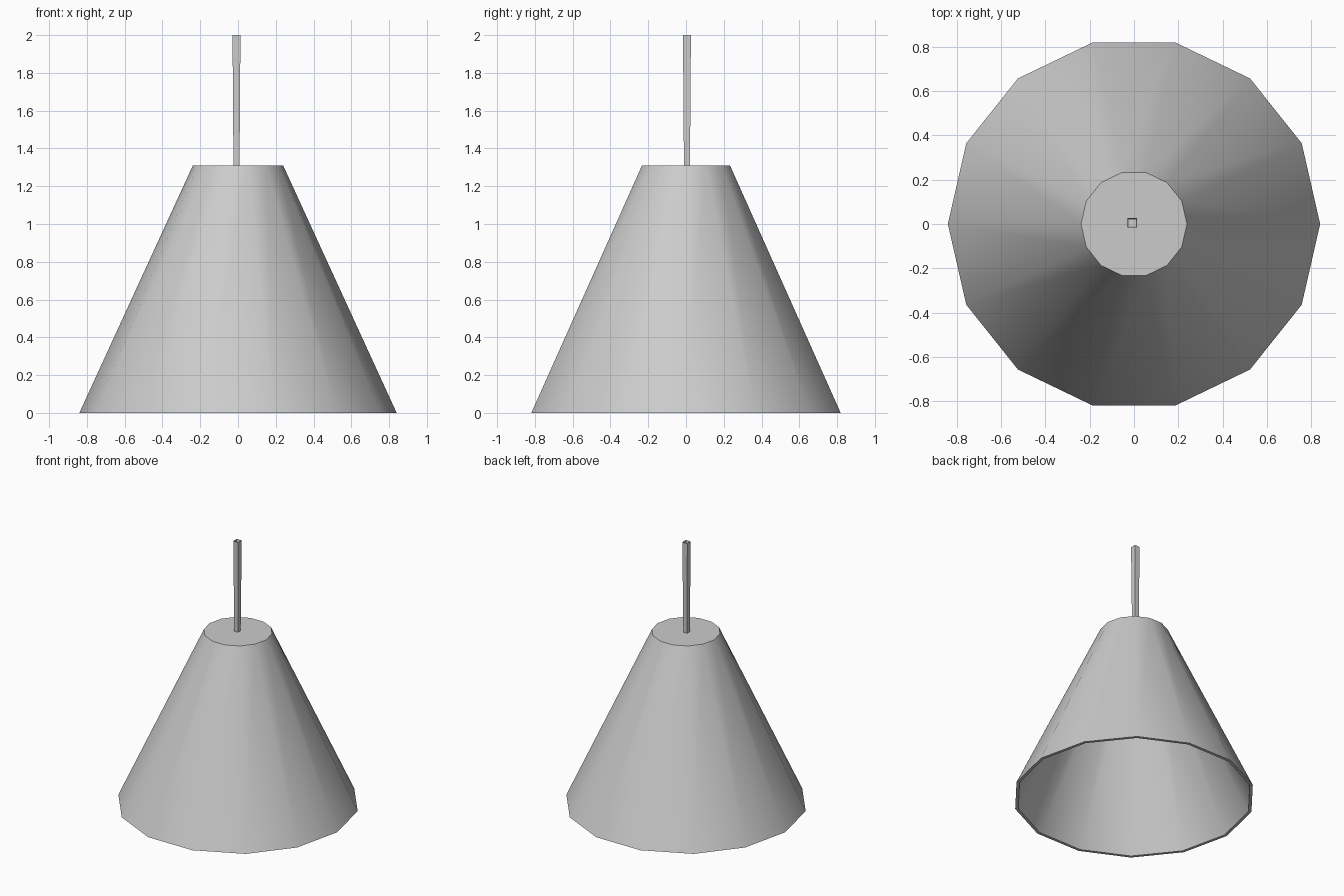
import bpy, bmesh
from math import cos, sin, pi

if "Cube" in bpy.data.objects:
    bpy.data.objects.remove(bpy.data.objects["Cube"])


def lofted(name, rings, sides, turn=0.0, centre=(0, 0), cap_rings=(), close=False):
    """Skin a stack of (radius, z) rings; cap_rings lists rings filled with an n-gon."""
    bm = bmesh.new()
    loops = []
    for r, z in rings:
        loops.append([bm.verts.new((centre[0] + r * cos(turn + 2 * pi * i / sides),
                                    centre[1] + r * sin(turn + 2 * pi * i / sides), z))
                      for i in range(sides)])
    for k, (a, b) in enumerate(zip(loops, loops[1:])):
        if k in cap_rings:          # gap between the two closed-off ends
            continue
        for i in range(sides):
            j = (i + 1) % sides
            bm.faces.new((a[i], a[j], b[j], b[i]))
    if cap_rings:
        k = cap_rings[0]
        bm.faces.new(loops[k])
        bm.faces.new(loops[k + 1][::-1])
    if close:                       # rim joining last ring to first
        a, b = loops[-1], loops[0]
        for i in range(sides):
            j = (i + 1) % sides
            bm.faces.new((a[i], a[j], b[j], b[i]))
    mesh = bpy.data.meshes.new(name)
    bm.to_mesh(mesh)
    bm.free()
    obj = bpy.data.objects.new(name, mesh)
    bpy.context.collection.objects.link(obj)
    return obj


# Hollow shade: outer wall up to the top, then inner wall back down to the rim
shade = lofted("lamp_shade",
               [(0.84, 0), (0.239, 1.31), (0.228, 1.29), (0.818, 0)],
               14, cap_rings=(1,), close=True)
bpy.context.view_layer.objects.active = shade
shade.select_set(True)
bpy.ops.object.shade_smooth_by_angle(angle=pi / 6)

# Thin square cord, open-ended and slightly wider at the ceiling
s = 2 ** 0.5 / 2
lofted("hanging_cord", [(0.032 * s, 1.31), (0.042 * s, 2.0)], 4,
       turn=pi / 4, centre=(-0.008, 0.005))
